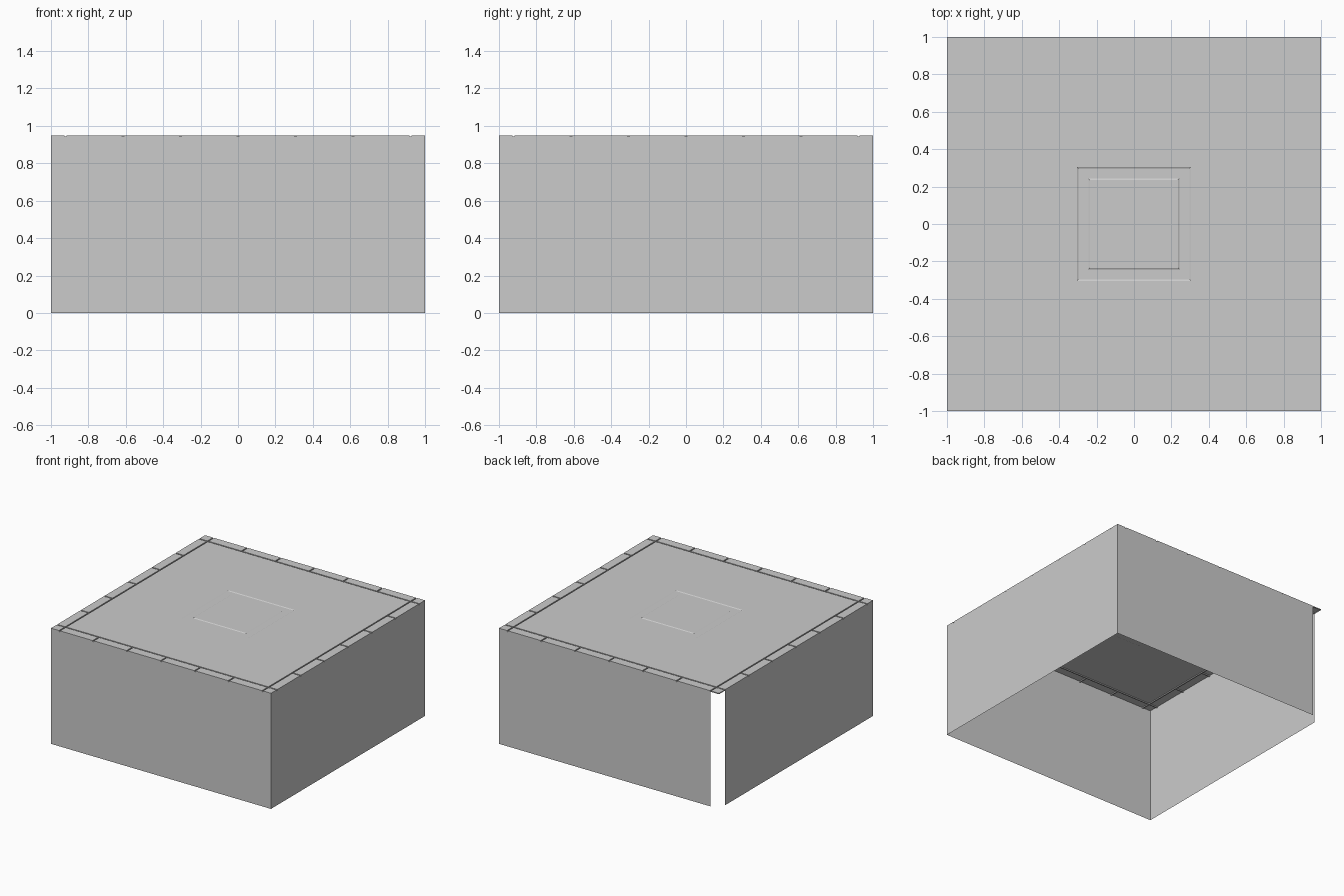
import bpy, bmesh

if "Cube" in bpy.data.objects:
    bpy.data.objects.remove(bpy.data.objects["Cube"])

TOP = 0.95            # finished roof level
LOW = 0.942           # bottom of the joints
PITCH = 2 / 6.5       # spacing of the coping joints
EDGE = 3 * PITCH      # joint line between coping and roof panel
G = 0.005             # half width of a joint


def make(name, build):
    bm = bmesh.new()
    build(bm)
    mesh = bpy.data.meshes.new(name)
    bm.to_mesh(mesh)
    bm.free()
    obj = bpy.data.objects.new(name, mesh)
    bpy.context.collection.objects.link(obj)
    return obj


def face(bm, pts):
    bm.faces.new([bm.verts.new(p) for p in pts])


def rect(x0, x1, y0, y1, z):
    return [(x0, y0, z), (x1, y0, z), (x1, y1, z), (x0, y1, z)]


def stack(bm, rects):
    # join successive rectangles with side faces, cap the last one
    loops = [[bm.verts.new(p) for p in r] for r in rects]
    for a, b in zip(loops, loops[1:]):
        for i in range(4):
            j = (i + 1) % 4
            bm.faces.new((a[i], a[j], b[j], b[i]))
    bm.faces.new(loops[-1])


# Four thin walls, open at the bottom; the back left corner is left open
def wall(name, a, b):
    make(name, lambda bm: face(bm, [(*a, 0), (*b, 0), (*b, LOW), (*a, LOW)]))


wall("front_wall", (-1, -1), (1, -1))
wall("right_wall", (1, -1), (1, 1))
wall("back_wall", (1, 1), (-EDGE, 1))
wall("left_wall", (-1, EDGE), (-1, -1))


# Roof panel with a very shallow square frame pressed into the middle
def panel(bm):
    rings = [(EDGE - G, LOW), (EDGE - G, TOP), (0.305, TOP), (0.298, TOP - 0.004),
             (0.243, TOP - 0.004), (0.236, TOP)]
    stack(bm, [rect(-h, h, -h, h, z) for h, z in rings])


make("roof_panel", panel)

# Coping tiles round the edge, separated by narrow joints
spans = [(-1, -EDGE - G)]
spans += [(i * PITCH + G, (i + 1) * PITCH - G) for i in range(-3, 3)]
spans += [(EDGE + G, 1)]


def coping(bm):
    n = len(spans) - 1
    for i, (x0, x1) in enumerate(spans):
        for j, (y0, y1) in enumerate(spans):
            if i in (0, n) or j in (0, n):
                stack(bm, [rect(x0, x1, y0, y1, z) for z in (LOW, TOP)])


make("coping_tiles", coping)


# Floors of the joints
def joints(bm):
    e0, e1 = EDGE - G, EDGE + G
    for s in (-1, 1):
        a0, a1 = sorted((s * e0, s * e1))
        b0, b1 = sorted((s * e1, s))
        face(bm, rect(-e1, e1, a0, a1, LOW))
        face(bm, rect(a0, a1, -e0, e0, LOW))
        for k in range(-3, 4):
            t = k * PITCH
            face(bm, rect(t - G, t + G, b0, b1, LOW))
            face(bm, rect(b0, b1, t - G, t + G, LOW))


make("coping_joints", joints)
